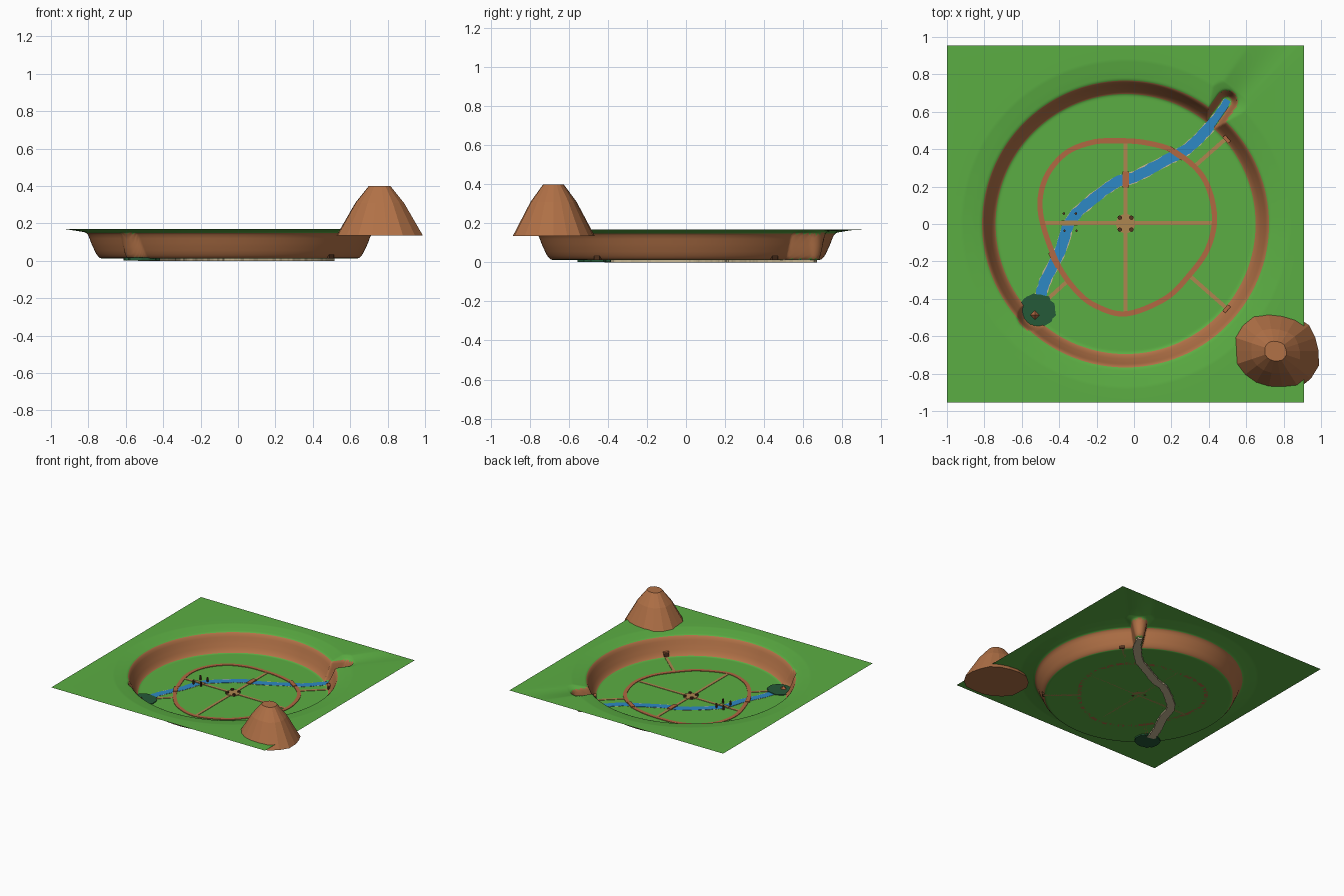
import bpy, bmesh, math, random
from mathutils import Vector

if "Cube" in bpy.data.objects:
    bpy.data.objects.remove(bpy.data.objects["Cube"])

random.seed(4)
CX, FLOOR, RIM = -0.045, 0.013, 0.17


def mat(name, r, g, b):
    m = bpy.data.materials.new(name)
    m.diffuse_color = (r, g, b, 1)
    m.use_nodes = True
    m.node_tree.nodes["Principled BSDF"].inputs["Base Color"].default_value = m.diffuse_color
    return m


GRASS = mat("grass_green", 0.105, 0.42, 0.056)
EARTH = mat("earth_brown", 0.44, 0.165, 0.062)
WATER = mat("water_blue", 0.027, 0.25, 0.56)
SAND = mat("pale_sand", 0.58, 0.48, 0.30)
TAN = mat("path_tan", 0.42, 0.24, 0.08)
CLAY = mat("clay_red", 0.44, 0.14, 0.055)
WOOD = mat("dark_wood", 0.09, 0.035, 0.014)
SWAMP = mat("swamp_green", 0.018, 0.10, 0.04)


def finish(name, bm, *mats):
    bmesh.ops.recalc_face_normals(bm, faces=bm.faces)
    me = bpy.data.meshes.new(name)
    bm.to_mesh(me)
    bm.free()
    for m in mats:
        me.materials.append(m)
    ob = bpy.data.objects.new(name, me)
    bpy.context.collection.objects.link(ob)
    return ob


def spline(pts, closed=False, steps=8):
    """Catmull-Rom curve through the points."""
    pts = [Vector(p) for p in pts]
    n, out = len(pts), []
    for i in range(n if closed else n - 1):
        g = lambda k: pts[k % n] if closed else pts[max(0, min(n - 1, k))]
        a, b, c, d = g(i - 1), g(i), g(i + 1), g(i + 2)
        for s in range(steps):
            t = s / steps
            out.append(0.5 * (2 * b + (c - a) * t + (2 * a - 5 * b + 4 * c - d) * t * t
                              + (3 * b - a - 3 * c + d) * t ** 3))
    return out if closed else out + [pts[-1]]


def ribbon(name, pts, width, z0, z1, m, closed=False, jitter=0.0, taper=False):
    """Flat strip with thickness following a path."""
    bm, rows, n = bmesh.new(), [], len(pts)
    for i, p in enumerate(pts):
        a = pts[i - 1] if closed or i else p
        b = pts[(i + 1) % n] if closed or i < n - 1 else p
        t = (b - a).normalized()
        side = Vector((-t.y, t.x))
        w = width / 2 * (min(1, 0.55 + i / 20) if taper else 1)
        l, r = (p + side * s * (w + random.uniform(-jitter, jitter)) for s in (1, -1))
        rows.append([bm.verts.new((q.x, q.y, z)) for q, z in ((l, z1), (r, z1), (r, z0), (l, z0))])
    for i in range(n if closed else n - 1):
        A, B = rows[i], rows[(i + 1) % n]
        for k in range(4):
            bm.faces.new((A[k], A[(k + 1) % 4], B[(k + 1) % 4], B[k]))
    if not closed:
        bm.faces.new(rows[0])
        bm.faces.new(rows[-1])
    return finish(name, bm, m)


def box(name, x, y, z0, size, m, angle=0):
    bm = bmesh.new()
    bmesh.ops.create_cube(bm, size=1)
    bmesh.ops.scale(bm, vec=size, verts=bm.verts)
    ob = finish(name, bm, m)
    ob.location = (x, y, z0 + size[2] / 2)
    ob.rotation_euler.z = math.radians(angle)
    return ob


def cone(name, x, y, z0, r1, r2, h, sides, m):
    bm = bmesh.new()
    bmesh.ops.create_cone(bm, cap_ends=True, segments=sides, radius1=r1, radius2=r2, depth=h)
    ob = finish(name, bm, m)
    ob.location = (x, y, z0 + h / 2)
    return ob


# Terrain: sunken round valley with a river notch and a pond bay in its wall
PROFILE = [(0, FLOOR), (0.012, 0.017), (0.03, 0.04), (0.055, 0.095), (0.07, 0.137),
           (0.085, 0.152), (0.13, 0.16), (0.19, 0.169), (0.25, RIM)]
POND = Vector((-0.515, -0.465))
N0, N1 = Vector((0.38, 0.49)), Vector((0.495, 0.655))


def wall_distance(p):
    t = max(0, min(1, (p - N0).dot(N1 - N0) / (N1 - N0).length_squared))
    notch = ((p - N0 - (N1 - N0) * t).length - 0.022) * 2.2
    bay = ((p - POND).length - 0.075) * 2
    return min((p - Vector((CX, 0))).length - 0.685, notch, bay)


def height(d):
    for (a, za), (b, zb) in zip(PROFILE, PROFILE[1:]):
        if d < b:
            return za + (zb - za) * max(0, d - a) / (b - a)
    return RIM


SEG = 720
radii = [0.3, 0.5, 0.55] + [0.56 + 0.009 * i for i in range(42)] + [None]
bm = bmesh.new()
prev = None
hub = bm.verts.new((CX, 0, FLOOR))
for r in radii:
    ring = []
    for i in range(SEG):
        a = 2 * math.pi * i / SEG
        c, s = math.cos(a), math.sin(a)
        q = r or 0.955 / max(abs(c), abs(s))
        p = Vector((CX + q * c, q * s))
        ring.append(bm.verts.new((p.x, p.y, height(wall_distance(p)) if r else RIM)))
    for i in range(SEG):
        j = (i + 1) % SEG
        f = bm.faces.new((prev[i], ring[i], ring[j], prev[j]) if prev else (hub, ring[i], ring[j]))
        f.smooth = True
        d = wall_distance(f.calc_center_median().xy)
        f.material_index = 1 if 0.01 < d < 0.082 else 0
    prev = ring
finish("valley_terrain", bm, GRASS, EARTH)

# Hill: irregular faceted mound with a flat top
bm = bmesh.new()
SIDES = 18
wobble = [random.uniform(0.93, 1.05) for _ in range(SIDES)]
rings = []
for r, z in ((0.24, 0.135), (0.18, 0.235), (0.135, 0.31), (0.06, 0.4)):
    rings.append([bm.verts.new((0.757 + r * w * math.cos(k * 2 * math.pi / SIDES),
                                -0.68 + r * w * 0.92 * math.sin(k * 2 * math.pi / SIDES), z))
                  for k, w in enumerate(wobble)])
for A, B in zip(rings, rings[1:]):
    for k in range(SIDES):
        j = (k + 1) % SIDES
        bm.faces.new((A[k], A[j], B[j], B[k]))
bm.faces.new(rings[0])
bm.faces.new(rings[-1])
finish("hill", bm, EARTH)

# River: sandy bed sunk through the floor, water on top
river = spline([(0.5, 0.665), (0.43, 0.55), (0.3, 0.415), (0.19, 0.35), (0.0, 0.25), (-0.1, 0.22),
                (-0.235, 0.12), (-0.34, 0.015), (-0.395, -0.145), (-0.475, -0.305), (-0.505, -0.41)])
ribbon("river_bed", river, 0.062, 0.0, FLOOR + 0.001, SAND, jitter=0.003, taper=True)
ribbon("river_water", river, 0.057, FLOOR, FLOOR + 0.002, WATER, jitter=0.003, taper=True)

# Swamp pond with ragged rim
bm = bmesh.new()
bmesh.ops.create_cone(bm, cap_ends=True, segments=28, radius1=0.095, radius2=0.095, depth=0.016)
for k in range(28):
    s = random.uniform(0.9, 1.06)
    a = 2 * math.pi * k / 28
    for v in bm.verts:
        if (v.co.xy - Vector((math.sin(a), math.cos(a))) * 0.095).length < 0.001:
            v.co.x *= s
            v.co.y *= s
finish("swamp_pond", bm, SWAMP).location = (POND.x, POND.y, 0.011)
cone("pond_hut", -0.53, -0.487, 0.018, 0.026, 0, 0.025, 4, CLAY)

# Paths: winding loop, cross and three spurs
loop = spline([(-0.5, 0.06), (-0.475, 0.24), (-0.37, 0.375), (-0.23, 0.435), (-0.1, 0.445), (0.06, 0.435),
               (0.22, 0.385), (0.37, 0.25), (0.43, 0.05), (0.395, -0.13), (0.29, -0.28), (0.165, -0.4),
               (-0.04, -0.48), (-0.2, -0.44), (-0.315, -0.35), (-0.42, -0.19)], closed=True)
ribbon("loop_path", loop, 0.028, FLOOR, FLOOR + 0.0045, CLAY, closed=True)
for name, a, b in (("north_south_path", (CX, 0.445), (CX, -0.475)),
                   ("east_west_path", (-0.495, 0.005), (0.425, 0.005)),
                   ("northeast_spur", (0.32, 0.305), (0.49, 0.455)),
                   ("southeast_spur", (0.29, -0.27), (0.495, -0.45)),
                   ("southwest_spur", (-0.35, -0.3), (-0.46, -0.4))):
    ribbon(name, [Vector(a), Vector(b)], 0.021, FLOOR, FLOOR + 0.0033, TAN)

# Central plaza with four stumps
cone("plaza", CX, 0.002, FLOOR, 0.055, 0.055, 0.006, 8, TAN)
for sx in (-1, 1):
    for sy in (-1, 1):
        cone("plaza_stump", CX + sx * 0.031, 0.002 + sy * 0.032, FLOOR, 0.012, 0.012, 0.016, 8, WOOD)
        # Posts beside the western bridge
        cone("bridge_post", -0.341 + sx * 0.032 - sy * 0.002, 0.01 + sy * 0.046, FLOOR,
             0.007, 0.007, 0.035, 6, WOOD)

# Bridges
box("north_bridge", CX, 0.238, FLOOR, (0.034, 0.085, 0.009), CLAY)
box("west_bridge", -0.345, 0.005, FLOOR, (0.085, 0.026, 0.009), TAN)
box("northeast_bridge", 0.225, 0.378, FLOOR, (0.09, 0.03, 0.009), CLAY, -35)
box("southwest_bridge", -0.425, -0.19, FLOOR, (0.09, 0.03, 0.009), CLAY, -62)

# Cave doorways where the eastern spurs meet the wall
for s in (1, -1):
    box("cave_door", 0.495, s * 0.453, FLOOR, (0.016, 0.036, 0.036), WOOD, s * 40)
    box("cave_lintel", 0.495, s * 0.453, FLOOR + 0.036, (0.02, 0.044, 0.006), CLAY, s * 40)
